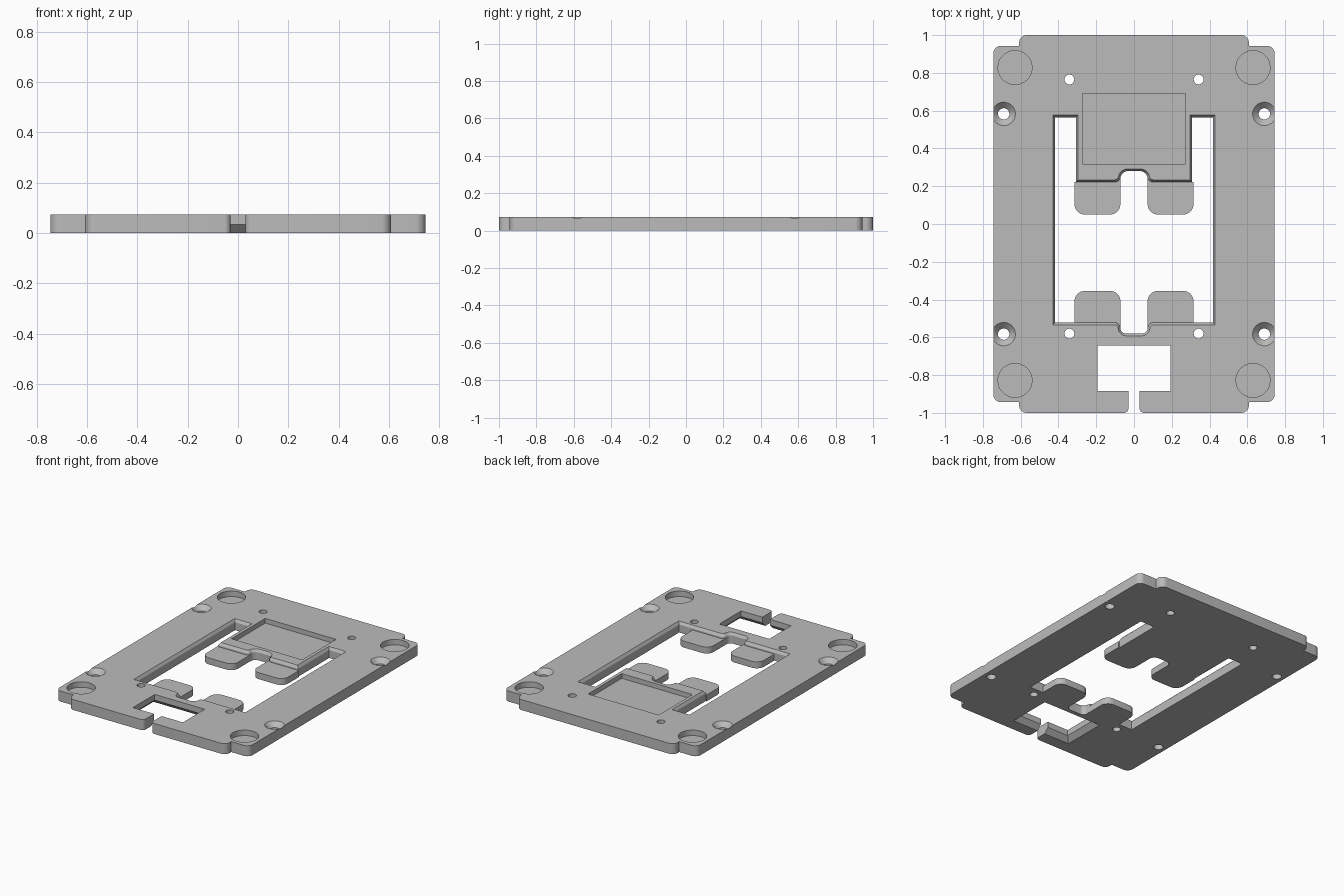
import bpy, bmesh, math
from mathutils import Vector

if "Cube" in bpy.data.objects:
    bpy.data.objects.remove(bpy.data.objects["Cube"], do_unlink=True)

T = 0.073          # plate thickness
PAD = 0.045        # height of the four support pads
FAR = 0.05         # how far cutters reach past the plate

grey = bpy.data.materials.new("plain grey")
grey.use_nodes = True
grey.diffuse_color = (0.5, 0.5, 0.5, 1)
grey.node_tree.nodes["Principled BSDF"].inputs["Base Color"].default_value = (0.5, 0.5, 0.5, 1)


def mirrored(half):
    """Complete a right-hand outline (bottom to top) with its left-hand mirror."""
    return half + [(-x, y, r) for x, y, r in reversed(half)]


def outline(corners, grow=0.0, steps=8):
    """Counter-clockwise outline with rounded corners, optionally offset outward."""
    ring, n = [], len(corners)
    for i, (x, y, r) in enumerate(corners):
        p = Vector((x, y))
        a = (p - Vector(corners[i - 1][:2])).normalized()
        b = (Vector(corners[(i + 1) % n][:2]) - p).normalized()
        turn = a.x * b.y - a.y * b.x
        normal_a, normal_b = Vector((a.y, -a.x)), Vector((b.y, -b.x))
        p = p + (normal_a + normal_b) * grow / (1 + normal_a.dot(normal_b))
        if r == 0:
            ring.append(p)
            continue
        side = 1 if turn > 0 else -1
        r += grow * side
        centre = p - a * r + b * r
        for k in range(steps + 1):
            t = k / steps * math.pi / 2
            ring.append(centre + side * r * (normal_a * math.cos(t) + normal_b * math.sin(t)))
    return ring


def circle(x, y, r, steps=48):
    return [Vector((x + r * math.cos(k * math.tau / steps), y + r * math.sin(k * math.tau / steps)))
            for k in range(steps)]


def loft(name, layers):
    """Closed solid through matching outlines, given as (z, outline) from bottom to top."""
    bm = bmesh.new()
    rings = [[bm.verts.new((p.x, p.y, z)) for p in ring] for z, ring in layers]
    bm.faces.new(list(reversed(rings[0])))
    bm.faces.new(rings[-1])
    for low, high in zip(rings, rings[1:]):
        for i in range(len(low)):
            j = (i + 1) % len(low)
            bm.faces.new((low[i], low[j], high[j], high[i]))
    mesh = bpy.data.meshes.new(name)
    bm.to_mesh(mesh)
    bm.free()
    mesh.materials.append(grey)
    obj = bpy.data.objects.new(name, mesh)
    bpy.context.collection.objects.link(obj)
    return obj


# Plate with stepped corners and the cable slot in the front edge
plate_half = [(0.029, -0.8, 0), (0.029, -1, 0.025), (0.608, -1, 0.04), (0.608, -0.943, 0),
              (0.745, -0.943, 0.04), (0.745, 0.943, 0.04), (0.608, 0.943, 0), (0.608, 1, 0.04)]
ring = outline(mirrored(plate_half))
plate = loft("base_plate", [(0, ring), (T, ring)])


def cut(layers):
    cutter = loft("cutter", layers)
    cutter.hide_render = True
    mod = plate.modifiers.new("cut", "BOOLEAN")
    mod.operation, mod.solver, mod.object = "DIFFERENCE", "EXACT", cutter
    bpy.context.view_layer.objects.active = plate
    bpy.ops.object.modifier_apply(modifier=mod.name)
    bpy.data.objects.remove(cutter, do_unlink=True)


def cut_straight(ring, low=-FAR, high=T + FAR):
    cut([(low, ring), (high, ring)])


# Window down to pad height, with a chamfered upper rim
rim = mirrored([(0.072, -0.58, 0.03), (0.072, -0.522, 0.03), (0.418, -0.522, 0), (0.418, 0.565, 0),
                (0.308, 0.565, 0), (0.308, 0.222, 0), (0.072, 0.222, 0.03), (0.072, 0.28, 0.04)])
cut([(PAD, outline(rim)), (T - 0.018, outline(rim)), (T + 0.009, outline(rim, 0.018))])

# Through opening that leaves the four pads standing
opening = mirrored([(0.072, -0.58, 0.03), (0.072, -0.354, 0.055), (0.315, -0.354, 0.055),
                    (0.315, -0.522, 0), (0.418, -0.522, 0), (0.418, 0.565, 0), (0.308, 0.565, 0),
                    (0.308, 0.222, 0), (0.315, 0.222, 0), (0.315, 0.05, 0.055),
                    (0.072, 0.05, 0.055), (0.072, 0.28, 0.04)])
cut_straight(outline(opening), high=PAD + 0.005)

# Connector cutout, flared toward the underside
port = mirrored([(0.193, -0.883, 0), (0.193, -0.642, 0)])
cut([(-0.01, outline(port, 0.043)), (0.033, outline(port)), (T + FAR, outline(port))])

# Shallow rectangular pocket on the tongue
pocket = mirrored([(0.273, 0.318, 0), (0.273, 0.69, 0)])
cut_straight(outline(pocket), low=0.04)

for sx in (-1, 1):
    for sy in (-1, 1):
        # Round corner pocket
        cut_straight(circle(sx * 0.63, sy * 0.828, 0.09), low=0.035)
        # Countersunk screw hole
        x, y = sx * 0.69, sy * 0.583
        cut([(-FAR, circle(x, y, 0.03)), (T - 0.032, circle(x, y, 0.03)),
             (T + 0.01, circle(x, y, 0.072))])
    # Small alignment holes
    for y in (-0.58, 0.765):
        cut_straight(circle(sx * 0.342, y, 0.026, 32))

plate.select_set(True)
bpy.context.view_layer.objects.active = plate
bpy.ops.object.shade_smooth_by_angle(angle=math.radians(30))
